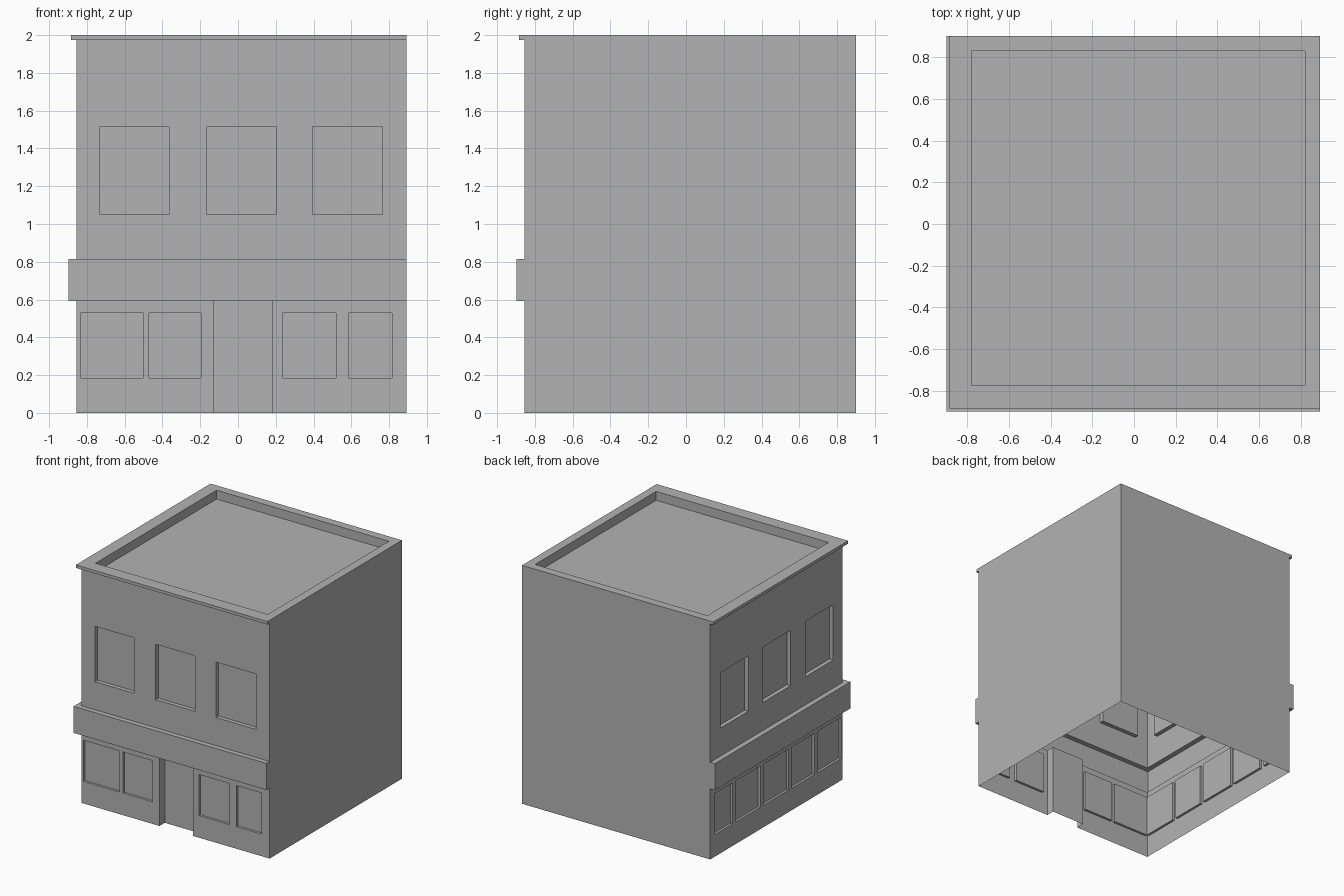
import bpy
import bmesh
from mathutils import Vector

old = bpy.data.objects.get("Cube")
if old:
    bpy.data.objects.remove(old, do_unlink=True)

# One plain wall colour
grey = bpy.data.materials.new("plain grey")
grey.use_nodes = True
colour = (0.45, 0.45, 0.45, 1)
grey.diffuse_color = colour
grey.node_tree.nodes["Principled BSDF"].inputs["Base Color"].default_value = colour

# Plan of the building: the street sides are -x and -y
X0, X1, Y0, Y1 = -0.855, 0.892, -0.855, 0.90
BAND_Z0, BAND_Z1, CORNICE_Z, TOP_Z, ROOF_Z = 0.592, 0.815, 1.975, 2.0, 1.925


def ring(z, out=0.0):
    """Plan outline at a height, pushed out on the two street sides."""
    return [Vector(p) for p in ((X0 - out, Y0 - out, z), (X1, Y0 - out, z),
                                (X1, Y1, z), (X0 - out, Y1, z))]


def bridge(bm, rings):
    """Join successive outlines with side faces, skipping flat slivers."""
    for low, high in zip(rings, rings[1:]):
        for i in range(4):
            j = (i + 1) % 4
            pts = [low[i], low[j], high[j], high[i]]
            area = (pts[2] - pts[0]).cross(pts[3] - pts[1]).length
            if area > 1e-5:
                loop = []
                for p in pts:
                    if all((p - q).length > 1e-5 for q in loop):
                        loop.append(p)
                bm.faces.new([bm.verts.new(p) for p in loop])
    bmesh.ops.remove_doubles(bm, verts=bm.verts[:], dist=1e-5)


def on_wall(face, axis):
    """True for faces lying on the street wall that runs along the axis."""
    level = Y0 if axis == 0 else X0
    return all(abs(v.co[1 - axis] - level) < 1e-4 for v in face.verts)


def recess(bm, axis, openings):
    """Cut (start, end, bottom, top, depth) openings into one street wall."""
    cuts = {(a, v) for o in openings
            for a, v in ((axis, o[0]), (axis, o[1]), (2, o[2]), (2, o[3]))}
    for a, value in sorted(cuts):
        wall = [f for f in bm.faces if on_wall(f, axis)]
        geom = wall + list({e for f in wall for e in f.edges})
        geom += list({v for f in wall for v in f.verts})
        point, normal = Vector(), Vector()
        point[a], normal[a] = value, 1
        bmesh.ops.bisect_plane(bm, geom=geom, dist=1e-5,
                               plane_co=point, plane_no=normal)
    for start, end, bottom, top, depth in openings:
        inside = []
        for f in bm.faces:
            c = f.calc_center_median()
            if on_wall(f, axis) and start < c[axis] < end and bottom < c.z < top:
                inside.append(f)
        result = bmesh.ops.extrude_face_region(bm, geom=inside)
        shift = Vector()
        shift[1 - axis] = depth
        verts = [g for g in result["geom"] if isinstance(g, bmesh.types.BMVert)]
        bmesh.ops.translate(bm, verts=verts, vec=shift)
        leftover = [f for f in inside if f.is_valid]
        bmesh.ops.delete(bm, geom=leftover, context="FACES")
    # Leave the shell open underneath
    under = [f for f in bm.faces if all(abs(v.co.z) < 1e-5 for v in f.verts)]
    bmesh.ops.delete(bm, geom=under, context="FACES")


def finish(bm, name):
    mesh = bpy.data.meshes.new(name)
    bm.to_mesh(mesh)
    bm.free()
    mesh.materials.append(grey)
    bpy.context.collection.objects.link(bpy.data.objects.new(name, mesh))


# Ground floor with shop windows on both streets and a recessed doorway
bm = bmesh.new()
bridge(bm, [ring(0), ring(BAND_Z0)])
shop = (0.185, 0.53, 0.02)
front_spans = [(-0.835, -0.50), (-0.47, -0.195), (0.235, 0.52), (0.585, 0.815)]
side_spans = [(-0.835, -0.52), (-0.48, -0.18), (-0.14, 0.195),
              (0.235, 0.555), (0.605, 0.835)]
doorway = (-0.13, 0.18, 0, BAND_Z0, 0.07)
recess(bm, 0, [s + shop for s in front_spans] + [doorway])
recess(bm, 1, [s + shop for s in side_spans])
finish(bm, "ground_floor")

# Projecting band above the shop windows
bm = bmesh.new()
bridge(bm, [ring(BAND_Z0), ring(BAND_Z0, 0.043),
            ring(BAND_Z1, 0.043), ring(BAND_Z1)])
finish(bm, "sign_band")

# Upper floor with three windows on each street
bm = bmesh.new()
bridge(bm, [ring(BAND_Z1), ring(CORNICE_Z)])
upper = [(s, e, 1.05, 1.515, 0.035)
         for s, e in ((-0.73, -0.365), (-0.165, 0.20), (0.395, 0.765))]
for axis in (0, 1):
    recess(bm, axis, upper)
finish(bm, "upper_floor")

# Cornice, parapet and sunken flat roof
bm = bmesh.new()
inner = [Vector((x, y, TOP_Z)) for x, y in
         ((-0.78, -0.775), (0.82, -0.775), (0.82, 0.83), (-0.78, 0.83))]
floor = [Vector((p.x, p.y, ROOF_Z)) for p in inner]
bridge(bm, [ring(CORNICE_Z), ring(CORNICE_Z, 0.03), ring(TOP_Z, 0.03),
            inner, floor])
bm.faces.new([bm.verts.new(p) for p in floor])
bmesh.ops.remove_doubles(bm, verts=bm.verts[:], dist=1e-5)
finish(bm, "cornice_and_roof")
